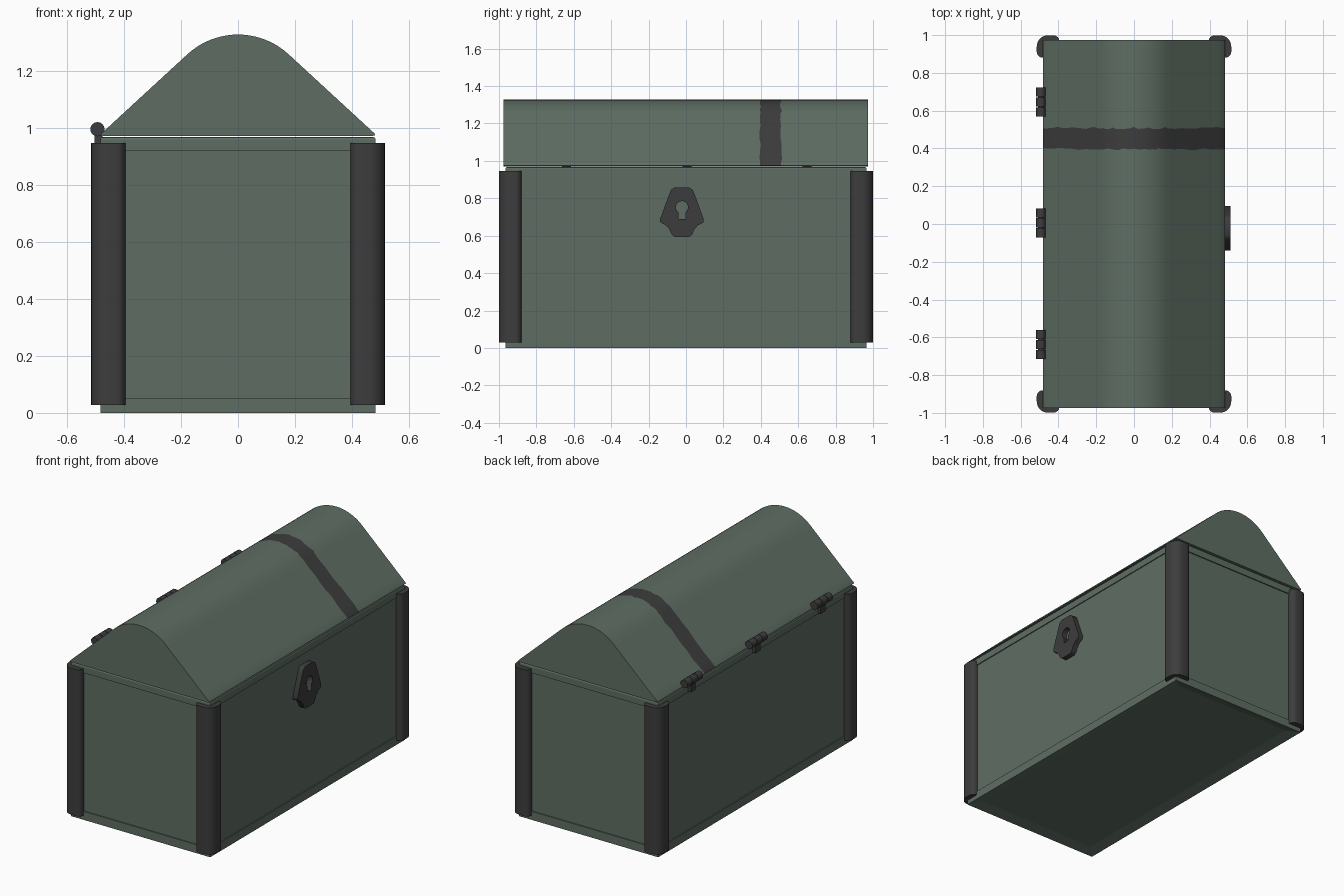
import bpy, bmesh, math, random
from mathutils import Matrix

if "Cube" in bpy.data.objects:
    bpy.data.objects.remove(bpy.data.objects["Cube"])

random.seed(4)


def material(name, rgb):
    m = bpy.data.materials.new(name)
    m.diffuse_color = (*rgb, 1)
    m.use_nodes = True
    m.node_tree.nodes["Principled BSDF"].inputs["Base Color"].default_value = m.diffuse_color
    return m


GREEN = material("dull green paint", (0.112, 0.155, 0.124))
IRON = material("dark iron", (0.046, 0.046, 0.046))


def add_object(name, bm, *mats, smooth=None):
    bmesh.ops.recalc_face_normals(bm, faces=bm.faces)
    me = bpy.data.meshes.new(name)
    bm.to_mesh(me)
    bm.free()
    ob = bpy.data.objects.new(name, me)
    bpy.context.collection.objects.link(ob)
    for m in mats:
        me.materials.append(m)
    if smooth:
        bpy.ops.object.select_all(action='DESELECT')
        ob.select_set(True)
        bpy.context.view_layer.objects.active = ob
        bpy.ops.object.shade_smooth_by_angle(angle=math.radians(smooth))
    return ob


def add_box(bm, lo, hi):
    size = [b - a for a, b in zip(lo, hi)]
    mid = [(a + b) / 2 for a, b in zip(lo, hi)]
    mat = Matrix.Translation(mid) @ Matrix.Diagonal((*size, 1))
    return bmesh.ops.create_cube(bm, size=1, matrix=mat)["verts"]


def arc(cx, cy, r, a0, a1, n):
    return [(cx + r * math.cos(math.radians(a0 + (a1 - a0) * i / n)),
             cy + r * math.sin(math.radians(a0 + (a1 - a0) * i / n))) for i in range(n + 1)]


# body panels, slightly recessed between the two rims
bm = bmesh.new()
add_box(bm, (-0.477, -0.958, 0.04), (0.477, 0.958, 0.93))
add_object("body_panels", bm, GREEN)

# bottom rim with a recessed underside
bm = bmesh.new()
add_box(bm, (-0.483, -0.965, 0), (0.483, 0.965, 0.053))
bm.faces.ensure_lookup_table()
under = min(bm.faces, key=lambda f: f.calc_center_median().z)
bmesh.ops.inset_region(bm, faces=[under], thickness=0.09)
for v in under.verts:
    v.co.z += 0.018
add_object("bottom_rim", bm, GREEN)

# top rim with a chamfered upper edge
bm = bmesh.new()
add_box(bm, (-0.483, -0.965, 0.92), (0.483, 0.965, 0.968))
top_edges = [e for e in bm.edges if all(v.co.z > 0.96 for v in e.verts)]
bmesh.ops.bevel(bm, geom=top_edges, offset=0.01, segments=2, profile=0.5, affect='EDGES')
add_object("top_rim", bm, GREEN)

# lid: one profile swept along y, with a wavy painted band between two rows
bm = bmesh.new()
slope = arc(0, 1.065, 0.262, 47, 133, 20)
straight = [(0.478 + (slope[0][0] - 0.478) * i / 8, 0.981 + (slope[0][1] - 0.981) * i / 8) for i in range(8)]
left = [(-x, z) for x, z in reversed(straight)]
profile = [(0.470, 0.971), (0.482, 0.974)] + straight + slope + left + [(-0.482, 0.974), (-0.470, 0.971)]
rows = []
for y, wobble in ((-0.975, 0), (0.397, 0.005), (0.508, 0.006), (0.973, 0)):
    rows.append([bm.verts.new((x, y + random.uniform(-wobble, wobble), z)) for x, z in profile])
n = len(profile)
for r in range(3):
    for i in range(n):
        j = (i + 1) % n
        f = bm.faces.new((rows[r][i], rows[r][j], rows[r + 1][j], rows[r + 1][i]))
        f.material_index = 1 if r == 1 and i < n - 1 else 0
bm.faces.new(rows[0])
bm.faces.new(rows[3])
add_object("lid", bm, GREEN, IRON, smooth=30)

# rounded L-shaped corner guards, mirrored to all four corners
bm = bmesh.new()
guard = ([(0.395, 0.945), (0.395, 0.962)] + arc(0.427, 0.967, 0.032, 170, 90, 5)
         + arc(0.455, 0.939, 0.06, 90, 0, 8) + arc(0.483, 0.912, 0.032, 0, -80, 5)
         + [(0.478, 0.88), (0.463, 0.88), (0.463, 0.945)])
face = bm.faces.new([bm.verts.new((x, y, 0.028)) for x, y in guard])
ext = bmesh.ops.extrude_face_region(bm, geom=[face])["geom"]
bmesh.ops.translate(bm, vec=(0, 0, 0.918), verts=[v for v in ext if isinstance(v, bmesh.types.BMVert)])
guards = add_object("corner_guards", bm, IRON, smooth=35)
mirror = guards.modifiers.new("mirror", 'MIRROR')
mirror.use_axis = (True, True, False)

# hinges: three knuckles, a lower leaf and a short upper leaf
for k, cy in enumerate((-0.638, 0.006, 0.646)):
    bm = bmesh.new()
    for off, length in ((-0.0525, 0.048), (0, 0.05), (0.0525, 0.048)):
        mat = Matrix.Translation((-0.493, cy + off, 0.995)) @ Matrix.Rotation(math.pi / 2, 4, 'X')
        bmesh.ops.create_cone(bm, cap_ends=True, segments=16, radius1=0.025, radius2=0.025,
                              depth=length, matrix=mat)
        if off:
            add_box(bm, (-0.493, cy + off - 0.024, 0.973), (-0.465, cy + off + 0.024, 0.985))
    add_box(bm, (-0.503, cy - 0.024, 0.925), (-0.476, cy + 0.024, 0.985))
    mat = Matrix.Translation((-0.493, cy, 0.995)) @ Matrix.Rotation(math.pi / 2, 4, 'X')
    bmesh.ops.create_cone(bm, cap_ends=True, segments=12, radius1=0.015, radius2=0.015,
                          depth=0.15, matrix=mat)
    add_object(f"hinge_{k + 1}", bm, IRON, smooth=40)

# lock plate with a keyhole: filled curve, half outline mirrored
half = [(0.04, 0.857), (0.058, 0.845), (0.068, 0.822), (0.117, 0.688), (0.115, 0.671),
        (0.085, 0.655), (0.066, 0.632), (0.055, 0.606), (0.038, 0.593)]
outline = half + [(-y, z) for y, z in reversed(half)]
keyhole = arc(0, 0.752, 0.033, -55, 235, 16) + [(-0.019, 0.69), (0.019, 0.69)]
curve = bpy.data.curves.new("lock_outline", 'CURVE')
curve.dimensions = '2D'
curve.fill_mode = 'BOTH'
curve.extrude = 0.017
for pts in (outline, keyhole):
    s = curve.splines.new('POLY')
    s.points.add(len(pts) - 1)
    for p, (u, v) in zip(s.points, pts):
        p.co = (u, v, 0, 1)
    s.use_cyclic_u = True
lock = bpy.data.objects.new("lock_plate", curve)
bpy.context.collection.objects.link(lock)
lock.location = (0.493, -0.022, 0)
lock.rotation_euler = (math.pi / 2, 0, math.pi / 2)
curve.materials.append(IRON)
bpy.ops.object.select_all(action='DESELECT')
lock.select_set(True)
bpy.context.view_layer.objects.active = lock
bpy.ops.object.convert(target='MESH')
